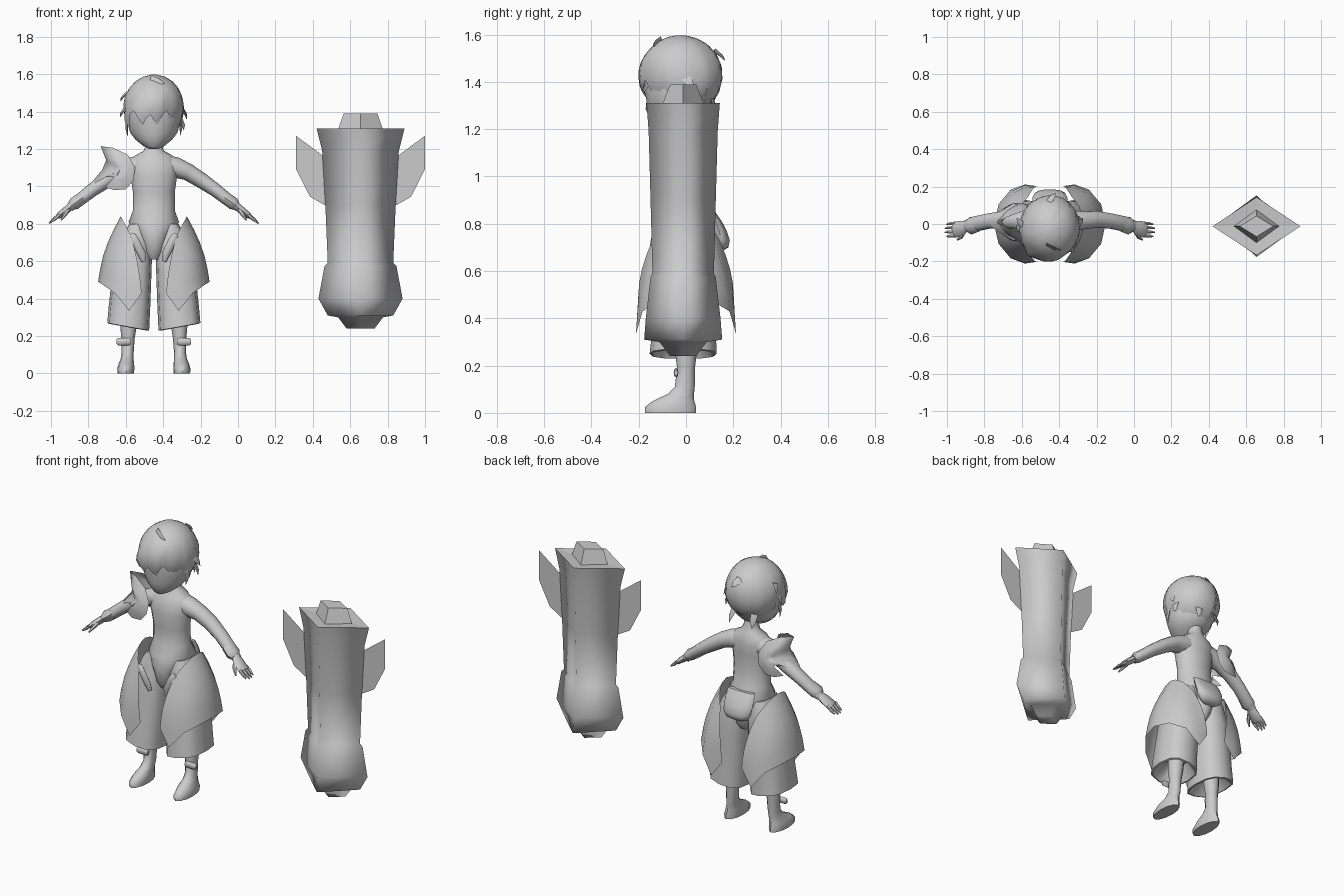
import bpy, bmesh, math
from mathutils import Vector

CX = -0.45                      # figure axis
CAP = (0.655, -0.012)           # capsule axis
grey = bpy.data.materials.new("plain_grey")
grey.diffuse_color = (0.6, 0.6, 0.6, 1)
SIDES = ((1, "right"), (-1, "left"))


def finish(name, bm, angle=50):
    bmesh.ops.remove_doubles(bm, verts=bm.verts, dist=1e-5)
    bmesh.ops.recalc_face_normals(bm, faces=bm.faces)
    me = bpy.data.meshes.new(name)
    bm.to_mesh(me)
    bm.free()
    me.materials.append(grey)
    ob = bpy.data.objects.new(name, me)
    bpy.context.collection.objects.link(ob)
    bpy.ops.object.select_all(action='DESELECT')
    ob.select_set(True)
    bpy.context.view_layer.objects.active = ob
    bpy.ops.object.shade_smooth_by_angle(angle=math.radians(angle))
    return ob


def skin(bm, rows, closed=True, caps=False):
    """Bridge rows of points with quads."""
    vs = [[bm.verts.new(p) for p in r] for r in rows]
    n = len(vs[0])
    for a, b in zip(vs, vs[1:]):
        for i in range(n if closed else n - 1):
            j = (i + 1) % n
            bm.faces.new((a[i], a[j], b[j], b[i]))
    if caps:
        bm.faces.new(vs[0])
        bm.faces.new(vs[-1])


def loft(name, rings, s=1, n=12, power=1.0, along=False, angle=50):
    """Rings are (dx, y, z, half width, half depth); along = follow the path."""
    rows = []
    cen = [Vector((CX + s * r[0], r[1], r[2])) for r in rings]
    for k, r in enumerate(rings):
        u, v = Vector((1, 0, 0)), Vector((0, 1, 0))
        if along:
            t = (cen[min(k + 1, len(cen) - 1)] - cen[max(k - 1, 0)]).normalized()
            u = v.cross(t).normalized()
            v = t.cross(u)
        row = []
        for i in range(n):
            c, q = math.cos(2 * math.pi * i / n), math.sin(2 * math.pi * i / n)
            c = math.copysign(abs(c) ** power, c)
            q = math.copysign(abs(q) ** power, q)
            row.append(cen[k] + u * c * r[3] + v * q * r[4])
        rows.append(row)
    bm = bmesh.new()
    skin(bm, rows, caps=True)
    return finish(name, bm, angle)


# torso down to the front flap
loft("torso", [(0, .01, .61, .045, .09), (0, .01, .65, .065, .12), (0, .01, .74, .10, .135),
               (0, .01, .81, .135, .12), (0, .01, .87, .112, .09), (0, .005, .97, .112, .08),
               (0, 0, 1.06, .125, .085), (0, .01, 1.12, .13, .08), (0, .015, 1.165, .10, .065),
               (0, .02, 1.19, .055, .05), (0, .015, 1.22, .042, .042), (0, .01, 1.28, .042, .042)], n=16)

# head with a narrow chin; the front point is pulled out a little as a nose
head = loft("head", [(0, -.095, 1.20, .022, .028), (0, -.075, 1.215, .055, .065), (0, -.05, 1.25, .098, .105),
                     (0, -.035, 1.285, .125, .124), (0, -.033, 1.32, .136, .134), (0, -.03, 1.37, .145, .145),
                     (0, -.025, 1.45, .14, .15), (0, -.02, 1.54, .08, .09)], n=16)
for v in head.data.vertices:
    if abs(v.co.x - CX) < .01 and v.co.y < -.1 and abs(v.co.z - 1.285) < .01:
        v.co.y -= .012

# hair shell: dome whose ragged rim is high over the face and low at the nape
N, M = 44, 9
rows = []
for j in range(M + 1):
    row = []
    for i in range(N):
        a = 2 * math.pi * i / N
        c, q = math.cos(a), math.sin(a)
        rim = 1.36 if q < -.62 else (1.32 if q < -.1 else 1.265)
        rim += (.012, .035, .0, -.03)[i % 4] * (1 if q < 0 else .7) + .012 * math.sin(5 * a)
        end = math.acos(max(-1, (rim - 1.425) / .175))
        t = .10 + (end - .10) * j / M
        flare = 1 + .03 * (j / M) ** 3 + .012 * math.sin(3 * a + j)
        sweep = .02 * (j / M) ** 4 if q < -.4 else 0
        row.append((CX + .161 * math.sin(t) * c * flare - sweep, -.022 + .176 * math.sin(t) * q * flare,
                    1.425 + .173 * math.cos(t)))
    rows.append(row)
bm = bmesh.new()
skin(bm, rows)
bm.verts.ensure_lookup_table()
bm.faces.new(bm.verts[:N])
finish("hair_cap", bm, 60)


def lock(name, root, tip, width):
    """Tapered tuft that leaves the head surface."""
    a, b = Vector(root), Vector(tip)
    out = Vector((a.x - CX, a.y + .02, .02)).normalized()
    side = (b - a).cross(out).normalized() * width
    mid = a.lerp(b, .55) + out * .006
    bm = bmesh.new()
    skin(bm, [[a + side, a + out * .004, a - side, a - out * .012],
              [mid + side * .7, mid + out * .005, mid - side * .7, mid - out * .01],
              [b + side * .03, b + out * .001, b - side * .03, b - out * .001]], caps=True)
    return finish(name, bm, 60)


# tufts at the sides, temples, crown and nape
TUFTS = [((-.60, .0, 1.50), (-.628, .03, 1.455)), ((-.605, -.03, 1.42), (-.63, -.01, 1.37)),
         ((-.595, -.05, 1.36), (-.59, -.06, 1.27)), ((-.305, -.05, 1.36), (-.31, -.06, 1.27)),
         ((-.295, .0, 1.42), (-.275, .03, 1.36)), ((-.30, .02, 1.36), (-.29, .03, 1.30)),
         ((-.45, .125, 1.53), (-.42, .165, 1.49)), ((-.53, .10, 1.33), (-.53, .125, 1.25)),
         ((-.40, .11, 1.33), (-.38, .13, 1.25)), ((-.47, -.11, 1.573), (-.39, -.14, 1.55))]
for k, (root, tip) in enumerate(TUFTS):
    lock(f"hair_tuft_{k}", root, tip, .022)

for s, side in SIDES:
    # arm, slightly flared cuff and hand
    loft(f"{side}_arm", [(.06, .015, 1.11, .06, .06), (.12, .015, 1.10, .055, .058), (.18, .02, 1.078, .046, .05),
                         (.25, .025, 1.035, .042, .046), (.33, .015, .98, .036, .042),
                         (.40, 0, .925, .033, .042), (.45, -.01, .887, .022, .03)], s, 10, along=True)
    loft(f"{side}_cuff", [(.385, 0, .937, .033, .041), (.425, -.01, .908, .034, .047),
                          (.44, -.01, .896, .026, .034)], s, 8, along=True)
    loft(f"{side}_palm", [(.44, -.01, .895, .020, .026), (.47, -.02, .872, .020, .038),
                          (.505, -.03, .845, .017, .043), (.515, -.032, .838, .012, .040)], s, 8, along=True)
    for k in range(4):
        y = .002 - .022 * k
        ln = (.85, 1, 1, .85)[k]
        loft(f"{side}_finger_{k}", [(.505, y, .848, .010, .010), (.505 + .03 * ln, y, .825, .009, .009),
                                    (.505 + .055 * ln, y - .003, .848 - .046 * ln, .004, .004)], s, 6, along=True)
    loft(f"{side}_thumb", [(.455, -.035, .88, .012, .012), (.475, -.07, .85, .011, .011),
                           (.495, -.085, .82, .004, .004)], s, 6, along=True)

    # trouser leg, hollow, with a hem that rises toward the outside
    leg = loft(f"{side}_trouser", [(.13, -.01, .32, .06, .07), (.137, -.012, .247, .102, .132),
                                   (.137, -.012, .25, .112, .142), (.13, -.008, .36, .111, .133),
                                   (.12, 0, .50, .106, .125), (.11, .005, .62, .10, .12),
                                   (.09, .01, .74, .08, .105), (.08, .01, .80, .05, .09)], s, 12, .75)
    for v in leg.data.vertices:
        if v.co.z < .26:
            v.co.z += .18 * (abs(v.co.x - CX) - .137)
    # shin and foot in one piece
    loft(f"{side}_leg", [(.15, -.065, 0, .044, .108), (.15, -.065, .025, .046, .108), (.147, -.053, .05, .042, .088),
                         (.143, -.022, .08, .034, .056), (.14, -.005, .11, .032, .042),
                         (.138, 0, .19, .036, .038), (.135, 0, .26, .045, .046), (.13, 0, .34, .05, .05)], s, 12)
    # rounded ankle tab
    loft(f"{side}_ankle_tab", [(.125, -.042, .17, .014, .008), (.135, -.042, .17, .02, .01),
                               (.19, -.042, .17, .02, .01), (.20, -.042, .17, .012, .008)], s, 8, along=True)

    # hip panel wrapping the outside of the leg, pointed front and back
    low = [(-108, .43), (-86, .335), (-60, .43), (-30, .475), (0, .49), (30, .475), (60, .43), (86, .335), (108, .43)]
    rows = []
    for i in range(6):
        t = i / 5
        row = []
        for deg, z in low:
            a = math.radians(deg)
            b = math.radians(deg * .45)
            top = Vector((.005 + .172 * math.cos(b), .19 * math.sin(b), .84 - .11 * (deg / 108) ** 2))
            bot = Vector((.12 + .178 * math.cos(a), .212 * math.sin(a), z))
            p = top.lerp(bot, t)
            k = .022 * math.sin(math.pi * t)
            row.append((CX + s * (p.x + k * math.cos(a)), p.y + k * math.sin(a), p.z))
        rows.append(row)
    bm = bmesh.new()
    skin(bm, rows, closed=False)
    finish(f"{side}_hip_panel", bm, 75)
    # round ended strap beside the front flap
    loft(f"{side}_strap", [(.055, -.125, .60, .012, .01), (.065, -.135, .64, .022, .012),
                           (.10, -.14, .71, .022, .012), (.113, -.138, .737, .018, .01),
                           (.118, -.135, .747, .008, .006)], s, 8, along=True)

# belt pouch at the back, a slanted flap that bulges low
loft("pouch", [(0, .14, .685, .04, .015), (0, .15, .70, .07, .03), (0, .15, .73, .088, .036),
               (0, .14, .77, .094, .033), (0, .125, .81, .094, .027), (0, .108, .85, .09, .016)], n=14, power=.9)

# shoulder guard: domed front and back plates meeting on an outer ridge
edge = [(-.80, 1.0, 0), (-.725, 1.09, 0), (-.705, 1.14, 0), (-.735, 1.215, 0), (-.67, 1.207, -.03), (-.59, 1.17, -.06),
        (-.55, 1.10, -.08), (-.56, 1.03, -.09), (-.60, .985, -.09), (-.66, .98, -.085), (-.71, .995, -.065),
        (-.665, 1.02, -.085), (-.655, 1.05, -.085), (-.71, 1.05, -.055)]
bm = bmesh.new()
for f in (1, -1):
    hub = Vector((-.63, .01 - .088 * f, 1.09))
    outer = [Vector((x, .01 + y * f, z)) for x, z, y in edge]
    inner = [p.lerp(hub, .5) - Vector((0, .014 * f, 0)) for p in outer]
    skin(bm, [outer, inner, [p.lerp(hub, .85) - Vector((0, .008 * f, 0)) for p in outer], [hub] * len(outer)])
bmesh.ops.remove_doubles(bm, verts=bm.verts, dist=1e-4)
finish("shoulder_guard", bm, 75)

# diamond capsule: (z, half width, half depth)
PROFILE = [(.24, .075, .055), (.30, .12, .10), (.31, .175, .165), (.40, .225, .158), (.575, .192, .138),
           (.59, .175, .13), (.90, .188, .138), (1.19, .205, .146), (1.31, .235, .155),
           (1.305, .12, .088), (1.39, .09, .055)]
bm = bmesh.new()
skin(bm, [[(CAP[0] + a, CAP[1], z), (CAP[0], CAP[1] + b, z), (CAP[0] - a, CAP[1], z), (CAP[0], CAP[1] - b, z)]
          for z, a, b in PROFILE], caps=True)
capsule = finish("capsule", bm, 125)
for p in capsule.data.polygons:      # crisp lid
    if p.center.z > 1.306:
        p.use_smooth = False
# capsule fins, single sheets
for s, side in SIDES:
    bm = bmesh.new()
    bm.faces.new([bm.verts.new((CAP[0] + s * x, CAP[1], z)) for x, z in
                  [(.195, 1.16), (.344, 1.27), (.344, 1.09), (.27, .945), (.175, .89)]])
    finish(f"{side}_fin", bm, 30)
